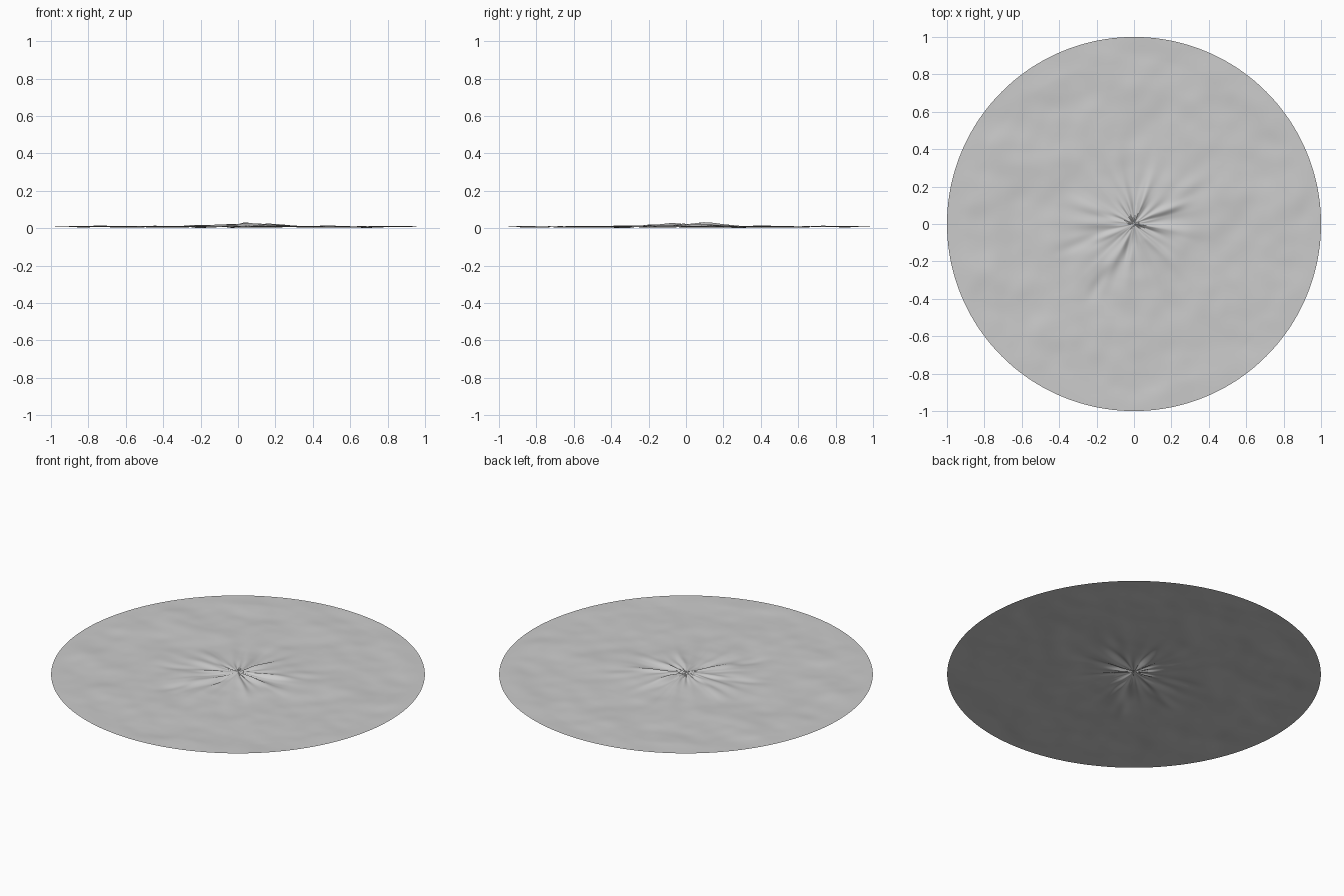
import bpy, bmesh, math
from mathutils import Vector, noise

if "Cube" in bpy.data.objects:
    bpy.data.objects.remove(bpy.data.objects["Cube"])

RINGS, SEGS, REST = 110, 288, 0.023

# visible creases: x, y, length, width, height (along the radial direction)
CREASES = [(-0.03, -0.13, 0.07, 0.018, -0.012), (-0.18, -0.30, 0.09, 0.03, -0.009),
           (-0.30, -0.11, 0.10, 0.03, -0.007), (0.17, 0.07, 0.10, 0.02, 0.007),
           (0.28, 0.19, 0.12, 0.04, 0.006), (0.05, 0.15, 0.10, 0.02, 0.006),
           (-0.12, -0.05, 0.09, 0.018, 0.007), (0.10, -0.10, 0.09, 0.02, 0.006),
           (-0.12, -0.20, 0.10, 0.03, 0.006)]


def height(x, y):
    """Rumpled cloth: radial pleats in the middle, soft ripples outside, flat rim."""
    r = math.hypot(x, y)
    c, s = (x / r, y / r) if r > 1e-6 else (1, 0)
    rim = min(1, (1 - r) / 0.12)
    pleats = noise.noise(Vector((c * 4.2 + 7, s * 4.2 + 3, r * 3)))
    pleats *= 0.015 * min(1, r / 0.10) * math.exp(-(r / 0.32) ** 2)
    ripple = noise.noise(Vector((x * 5 + 2, y * 5, 1.7))) * 0.007
    ripple += noise.noise(Vector((x * 10, y * 10, 5.1))) * 0.0025
    ripple *= min(1, r / 0.3) * rim
    z = REST + 0.012 * math.exp(-(r / 0.2) ** 2) + pleats + ripple
    for px, py, length, width, h in CREASES:
        d = math.hypot(px, py)
        ux, uy = px / d, py / d
        along = (x - px) * ux + (y - py) * uy
        across = (y - py) * ux - (x - px) * uy
        z += h * math.exp(-(along / length) ** 2 - (across / width) ** 2)
    return z


# round sheet as a polar grid
bm = bmesh.new()
centre = bm.verts.new((0, 0, height(0, 0)))
rings = []
for i in range(1, RINGS + 1):
    r = (i / RINGS) ** 1.15
    ring = []
    for j in range(SEGS):
        a = 2 * math.pi * j / SEGS
        x, y = r * math.cos(a), r * math.sin(a)
        ring.append(bm.verts.new((x, y, height(x, y))))
    rings.append(ring)
for j in range(SEGS):
    k = (j + 1) % SEGS
    bm.faces.new((centre, rings[0][j], rings[0][k]))
    for inner, outer in zip(rings, rings[1:]):
        bm.faces.new((inner[j], outer[j], outer[k], inner[k]))

# rest the lowest crease on the ground
low = min(v.co.z for v in bm.verts)
for v in bm.verts:
    v.co.z -= low
for f in bm.faces:
    f.smooth = True

mesh = bpy.data.meshes.new("round_cloth")
bm.to_mesh(mesh)
bm.free()
cloth = bpy.data.objects.new("round_cloth", mesh)
bpy.context.collection.objects.link(cloth)

grey = bpy.data.materials.new("light grey")
grey.diffuse_color = (0.6, 0.6, 0.6, 1)
grey.use_nodes = True
grey.node_tree.nodes["Principled BSDF"].inputs["Base Color"].default_value = grey.diffuse_color
mesh.materials.append(grey)
